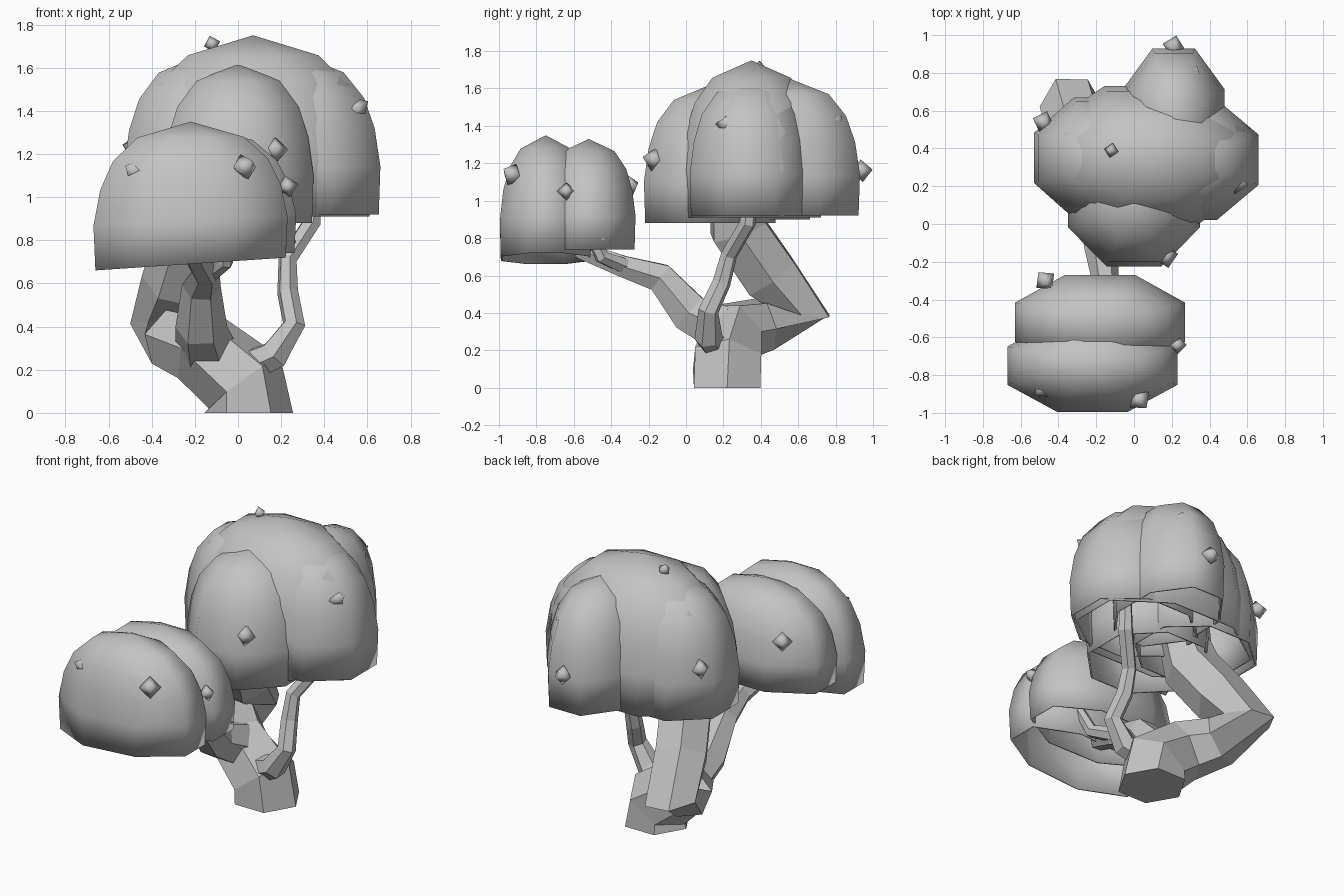
import bpy, bmesh, math
from mathutils import Vector

cube = bpy.data.objects.get("Cube")
if cube:
    bpy.data.objects.remove(cube, do_unlink=True)

grey = bpy.data.materials.new("plain_grey")
grey.use_nodes = True
GREY = (0.55, 0.55, 0.55, 1)
grey.diffuse_color = GREY
grey.node_tree.nodes["Principled BSDF"].inputs["Base Color"].default_value = GREY


def finish(bm, name, smooth):
    bmesh.ops.recalc_face_normals(bm, faces=bm.faces)
    mesh = bpy.data.meshes.new(name)
    bm.to_mesh(mesh)
    bm.free()
    mesh.materials.append(grey)
    for p in mesh.polygons:
        p.use_smooth = smooth
    obj = bpy.data.objects.new(name, mesh)
    bpy.context.collection.objects.link(obj)
    return obj


def bridge(bm, a, b):
    n = len(a)
    for i in range(n):
        j = (i + 1) % n
        bm.faces.new((a[i], a[j], b[j], b[i]))


def limb(name, path, sides=6):
    """Faceted tube along (x, y, z, radius) points."""
    bm = bmesh.new()
    pts = [Vector(p[:3]) for p in path]
    rings, side = [], Vector((1, 0, 0))
    for i, p in enumerate(pts):
        t = pts[min(i + 1, len(pts) - 1)] - pts[max(i - 1, 0)]
        t.normalize()
        if i == 0 and p.z == 0:
            t = Vector((0, 0, 1))
        side = (side - t * side.dot(t)).normalized()
        up = t.cross(side)
        ring = []
        for k in range(sides):
            a = math.tau * k / sides
            ring.append(bm.verts.new(p + path[i][3] * (side * math.cos(a) + up * math.sin(a))))
        if rings:
            bridge(bm, rings[-1], ring)
        rings.append(ring)
    bm.faces.new(rings[0])
    bm.faces.new(rings[-1])
    return finish(bm, name, False)


# radius share and height share of a canopy lobe, rim to crown
PROFILE = [(0.98, 0), (1, 0.3), (0.93, 0.54), (0.8, 0.73), (0.55, 0.89)]


def lobe(name, x, y, rx, ry, z0, z1, lean=0.0, sides=8):
    """Open eight sided dome shell with a steep skirt."""
    bm = bmesh.new()
    grow = 1 / math.cos(math.pi / sides)
    rings = []
    for r, h in PROFILE:
        ring = []
        for k in range(sides):
            a = math.tau * (k + 0.5) / sides
            dx, dy = r * grow * math.cos(a), r * grow * math.sin(a)
            z = z0 + (z1 - z0) * h + lean * dx * (1 - h)
            ring.append(bm.verts.new((x + rx * dx, y + ry * dy, z)))
        if rings:
            bridge(bm, rings[-1], ring)
        rings.append(ring)
    top = bm.verts.new((x, y, z1))
    for k in range(sides):
        bm.faces.new((rings[-1][k], rings[-1][(k + 1) % sides], top))
    obj = finish(bm, name, True)
    shell = obj.modifiers.new("shell", "SOLIDIFY")
    shell.thickness = 0.012
    shell.offset = -1
    return obj


def knob(name, x, y, z, r, centre):
    """Small eight faced bud pointing out of the canopy."""
    bm = bmesh.new()
    bmesh.ops.create_uvsphere(bm, u_segments=4, v_segments=2, radius=r)
    out = Vector((x, y, z)) - Vector(centre)
    rot = out.to_track_quat("Z", "Y").to_matrix()
    bmesh.ops.rotate(bm, verts=bm.verts, cent=(0, 0, 0), matrix=rot)
    bmesh.ops.translate(bm, verts=bm.verts, vec=(x, y, z))
    return finish(bm, name, True)


# Trunk and limbs
limb("trunk", [(0.05, 0.22, 0, 0.205), (0.03, 0.22, 0.14, 0.205), (-0.17, 0.25, 0.3, 0.18),
               (-0.3, 0.42, 0.34, 0.15), (-0.33, 0.62, 0.4, 0.17), (-0.28, 0.45, 0.6, 0.17),
               (-0.2, 0.28, 0.85, 0.17), (-0.1, 0.24, 1.2, 0.12)])
limb("front_limb", [(-0.15, 0.18, 0.32, 0.14), (-0.17, 0.02, 0.4, 0.12), (-0.17, -0.14, 0.59, 0.09),
                    (-0.15, -0.34, 0.65, 0.065), (-0.2, -0.55, 0.73, 0.055), (-0.25, -0.65, 0.9, 0.04)])
limb("front_twig", [(-0.15, -0.3, 0.64, 0.05), (-0.06, -0.45, 0.7, 0.04), (-0.03, -0.55, 0.9, 0.03)])
limb("side_limb", [(0.06, 0.16, 0.22, 0.08), (0.17, 0.12, 0.27, 0.075), (0.26, 0.12, 0.41, 0.055),
                   (0.23, 0.19, 0.56, 0.05), (0.23, 0.23, 0.71, 0.045), (0.34, 0.33, 0.88, 0.045),
                   (0.36, 0.36, 1.15, 0.03)])

# Large canopy
lobe("large_canopy_crown", 0.07, 0.35, 0.55, 0.38, 0.91, 1.75)
lobe("large_canopy_left", 0.28, 0.34, 0.38, 0.32, 0.92, 1.66)
lobe("large_canopy_right", -0.17, 0.35, 0.36, 0.32, 0.9, 1.66)
lobe("large_canopy_front", 0.0, 0.13, 0.35, 0.355, 0.88, 1.62)
lobe("large_canopy_back", 0.21, 0.56, 0.27, 0.37, 0.92, 1.65)

# Small canopy
lobe("small_canopy_front", -0.22, -0.75, 0.45, 0.245, 0.69, 1.35, 0.03)
lobe("small_canopy_back", -0.18, -0.52, 0.45, 0.25, 0.74, 1.33)

# Buds on both canopies
LARGE, SMALL = (0.07, 0.35, 1.1), (-0.2, -0.64, 0.95)
for x, y, z, r in [(-0.48, 0.54, 1.23, 0.06), (0.21, 0.94, 1.16, 0.06), (0.31, 0.79, 1.42, 0.06),
                   (0.55, 0.22, 1.41, 0.065), (-0.12, 0.39, 1.71, 0.04), (0.17, -0.17, 1.22, 0.065)]:
    knob("large_canopy_bud", x, y, z, r, LARGE)
for x, y, z, r in [(-0.47, -0.3, 1.08, 0.06), (0.24, -0.45, 0.8, 0.035), (0.23, -0.64, 1.05, 0.05),
                   (-0.48, -0.87, 1.12, 0.06), (0.03, -0.93, 1.14, 0.065)]:
    knob("small_canopy_bud", x, y, z, r, SMALL)
